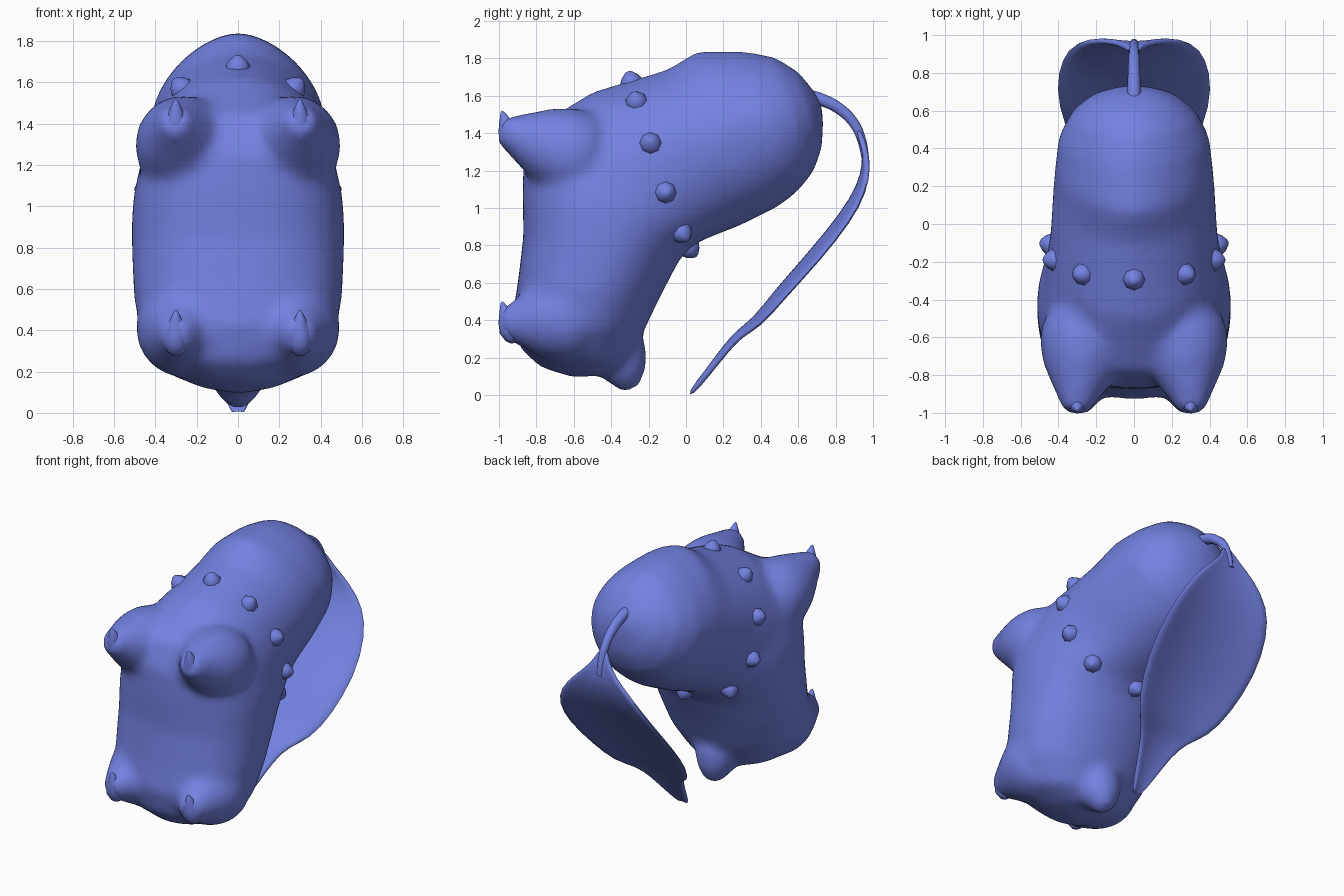
import bpy, bmesh, math
from mathutils import Vector
from mathutils.bvhtree import BVHTree

if "Cube" in bpy.data.objects:
    bpy.data.objects.remove(bpy.data.objects["Cube"])

blue = bpy.data.materials.new("periwinkle_blue")
blue.use_nodes = True
colour = (0.17, 0.22, 0.75, 1)
blue.diffuse_color = colour
blue.node_tree.nodes["Principled BSDF"].inputs["Base Color"].default_value = colour


def make_object(name, bm):
    bmesh.ops.recalc_face_normals(bm, faces=bm.faces)
    mesh = bpy.data.meshes.new(name)
    bm.to_mesh(mesh)
    bm.free()
    mesh.materials.append(blue)
    obj = bpy.data.objects.new(name, mesh)
    bpy.context.collection.objects.link(obj)
    return obj


def apply(obj, kind, **settings):
    mod = obj.modifiers.new(kind.lower(), kind)
    for key, value in settings.items():
        setattr(mod, key, value)
    bpy.context.view_layer.objects.active = obj
    bpy.ops.object.modifier_apply(modifier=mod.name)


def smooth(obj, angle=60):
    bpy.ops.object.select_all(action="DESELECT")
    obj.select_set(True)
    bpy.context.view_layer.objects.active = obj
    bpy.ops.object.shade_smooth_by_angle(angle=math.radians(angle))


def skin(bm, rings, start, end):
    """Bridge equal rings and close both ends on a pole."""
    loops = [[bm.verts.new(p) for p in ring] for ring in rings]
    n = len(loops[0])
    for a, b in zip(loops, loops[1:]):
        for i in range(n):
            bm.faces.new((a[i], a[(i + 1) % n], b[(i + 1) % n], b[i]))
    for loop, pole in ((loops[0], start), (loops[-1], end)):
        tip = bm.verts.new(pole)
        for i in range(n):
            bm.faces.new((loop[i], loop[(i + 1) % n], tip))


def spike(bm, base, tip, profile, sides):
    """Turned cone; profile holds (fraction along axis, radius)."""
    base, tip = Vector(base), Vector(tip)
    axis = tip - base
    turn = axis.to_track_quat("Z", "Y")
    rings = []
    for t, r in profile:
        rings.append([base + axis * t + turn @ Vector((r * math.cos(a), r * math.sin(a), 0))
                      for a in (math.tau * i / sides for i in range(sides))])
    skin(bm, rings, base, tip)


def power(v, e):
    return math.copysign(abs(v) ** e, v)


# Torso and head: sections (front y, front z, rear y, rear z, half width,
# front roundness: low is boxy, high is peaked)
sections = [
    (-.78, .15, -.42, .11, .19, 1), (-.89, .25, -.33, .16, .36, 1),
    (-.93, .42, -.235, .32, .47, .9), (-.90, .60, -.14, .52, .505, .85),
    (-.87, .85, -.03, .73, .515, .85), (-.875, 1.08, .04, .80, .515, .85),
    (-.87, 1.25, .12, .84, .505, .85), (-.79, 1.44, .20, .87, .475, .85),
    (-.50, 1.62, .30, .91, .445, 1), (-.10, 1.74, .40, .96, .43, 1.1),
    (.06, 1.84, .50, 1.01, .42, 1.2), (.30, 1.84, .60, 1.09, .40, 1.2),
    (.47, 1.81, .68, 1.19, .335, 1.15), (.60, 1.73, .725, 1.31, .24, 1.1),
    (.69, 1.62, .735, 1.45, .11, 1)]
rings = []
for ay, az, by, bz, w, e in sections:
    ring = []
    for i in range(32):
        a = math.tau * i / 32
        roundness = e if math.cos(a) > 0 else .95
        k = (1 + power(math.cos(a), roundness)) / 2
        ring.append((w * power(math.sin(a), roundness), by + (ay - by) * k, bz + (az - bz) * k))
    rings.append(ring)
bm = bmesh.new()
skin(bm, rings, (0, -.6, .09), (0, .73, 1.54))

# Four stubby legs with broad roots and a short tail, blended into the torso
stub = [(0, .16), (.2, .24), (.4, .235), (.58, .2), (.74, .15), (.88, .105), (1, .07)]
for side in (-1, 1):
    spike(bm, (side * .24, -.45, 1.24), (side * .31, -.995, 1.42), stub, 24)
    spike(bm, (side * .24, -.50, .42), (side * .30, -.995, .38), stub, 24)
spike(bm, (0, -.39, .34), (0, -.295, .02), [(0, .13), (.4, .15), (.7, .12), (.95, .06)], 16)
body = make_object("body", bm)
apply(body, "REMESH", mode="VOXEL", voxel_size=.025)
apply(body, "SMOOTH", factor=.5, iterations=18)
body.data.materials.clear()
body.data.materials.append(blue)
smooth(body)

# Claws: upward hooked tips on the feet
claw_profile = [(0, .02), (.1, .045), (.3, .062), (.55, .052), (.8, .027), (.96, .01)]
bm = bmesh.new()
for side in (-1, 1):
    for z in (1.39, .37):
        spike(bm, (side * .30, -.915, z - .09), (side * .30, -.985, z + .13), claw_profile, 16)
smooth(make_object("claws", bm))

# Ring of studs around the waist, seated on the body surface
surface = BVHTree.FromObject(body, bpy.context.evaluated_depsgraph_get())
half_ring = [(0, -.30, 1.70), (.29, -.27, 1.59), (.44, -.19, 1.35),
             (.48, -.10, 1.08), (.35, 0, .84), (0, .03, .77)]
stud_profile = [(0, .06), (.4, .058), (.7, .042), (.95, .016)]
bm = bmesh.new()
for x, y, z in half_ring:
    for side in ((-1, 1) if x else (1,)):
        point, normal, _, _ = surface.find_nearest(Vector((side * x, y, z)))
        spike(bm, point - normal * .03, point + normal * .055, stud_profile, 8)
smooth(make_object("studs", bm), 40)

# Broad trough-shaped leaf on the back: midrib stations (y, z, half width)
stations = [(.92, 1.42, .03), (.955, 1.32, .08), (.97, 1.23, .19), (.945, 1.10, .315),
            (.86, .95, .385), (.70, .75, .42), (.50, .53, .375), (.38, .38, .29),
            (.29, .33, .19), (.21, .24, .13), (.11, .11, .08), (.02, 0, .03)]
bm = bmesh.new()
rows = []
for y, z, w in stations:
    row = []
    for i in range(-4, 5):
        u = i / 4
        curl = .1 * w * (u * u - .5)
        row.append(bm.verts.new((u * w, y + curl, z - curl)))
    rows.append(row)
for a, b in zip(rows, rows[1:]):
    for i in range(8):
        bm.faces.new((a[i], a[i + 1], b[i + 1], b[i]))
leaf = make_object("leaf", bm)
apply(leaf, "SOLIDIFY", thickness=.03, offset=0)
apply(leaf, "SUBSURF", levels=1)
smooth(leaf)

# Stem from the head down into the leaf
path = [(.64, 1.60), (.72, 1.58), (.82, 1.53), (.90, 1.45), (.94, 1.36), (.96, 1.26)]
curve = bpy.data.curves.new("stem", "CURVE")
curve.dimensions = "3D"
curve.bevel_depth = .03
curve.bevel_resolution = 3
curve.use_fill_caps = True
spline = curve.splines.new("BEZIER")
spline.bezier_points.add(len(path) - 1)
for i, (p, (y, z)) in enumerate(zip(spline.bezier_points, path)):
    p.co = (0, y, z)
    p.radius = 1.3 - .12 * i
    p.handle_left_type = p.handle_right_type = "AUTO"
curve.materials.append(blue)
bpy.context.collection.objects.link(bpy.data.objects.new("stem", curve))
